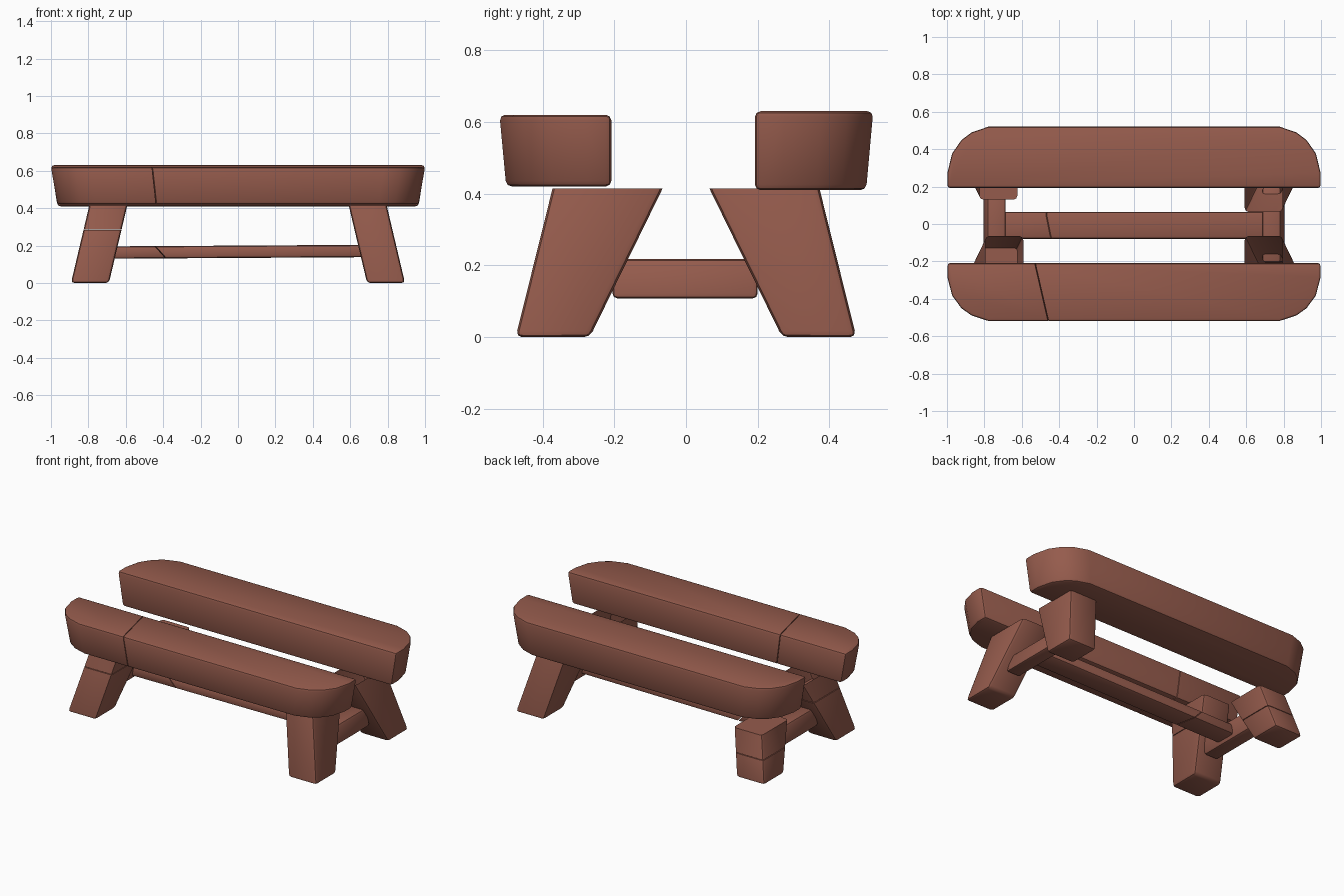
import bpy, bmesh, math
from mathutils import Vector

if "Cube" in bpy.data.objects:
    bpy.data.objects.remove(bpy.data.objects["Cube"], do_unlink=True)

wood = bpy.data.materials.new("reddish_brown_wood")
wood.use_nodes = True
COLOUR = (0.30, 0.105, 0.073, 1)
wood.diffuse_color = COLOUR
shader = next(n for n in wood.node_tree.nodes if n.type == 'BSDF_PRINCIPLED')
shader.inputs["Base Color"].default_value = COLOUR
shader.inputs["Roughness"].default_value = 0.8

GAP = 0.002  # half width of a crack


def loft(bottom, top, bevel):
    """Solid between two rings of points, with rounded edges."""
    bm = bmesh.new()
    a = [bm.verts.new(p) for p in bottom]
    b = [bm.verts.new(p) for p in top]
    n = len(a)
    bm.faces.new(a[::-1])
    bm.faces.new(b)
    for i in range(n):
        j = (i + 1) % n
        bm.faces.new((a[i], a[j], b[j], b[i]))
    bmesh.ops.recalc_face_normals(bm, faces=bm.faces[:])
    sharp = [e for e in bm.edges if e.calc_face_angle(0) > math.radians(40)]
    bmesh.ops.bevel(bm, geom=sharp, offset=bevel, segments=2, profile=0.5,
                    affect='EDGES', clamp_overlap=True)
    return bm


def cut(bm, point, normal, fill=True):
    """Remove everything on the normal's side of a plane."""
    res = bmesh.ops.bisect_plane(bm, geom=bm.verts[:] + bm.edges[:] + bm.faces[:],
                                 plane_co=point, plane_no=normal, clear_outer=True)
    if fill:
        edges = [g for g in res["geom_cut"] if isinstance(g, bmesh.types.BMEdge)]
        bmesh.ops.holes_fill(bm, edges=edges, sides=0)
    return bm


def finish(bm, name):
    bmesh.ops.recalc_face_normals(bm, faces=bm.faces[:])
    mesh = bpy.data.meshes.new(name)
    bm.to_mesh(mesh)
    bm.free()
    mesh.materials.append(wood)
    obj = bpy.data.objects.new(name, mesh)
    bpy.context.collection.objects.link(obj)
    bpy.ops.object.select_all(action='DESELECT')
    obj.select_set(True)
    bpy.context.view_layer.objects.active = obj
    bpy.ops.object.shade_smooth_by_angle(angle=math.radians(35))


def finish_cracked(bm, name, point, normal):
    """Split a part in two along a crack plane."""
    point, normal = Vector(point), Vector(normal).normalized()
    other = bm.copy()
    finish(cut(bm, point - normal * GAP, normal), name + "_piece_a")
    finish(cut(other, point + normal * GAP, -normal), name + "_piece_b")


# Seat planks: straight inner edge, rounded outer corners, narrower underneath
HALF_OUTLINE = [(1, 0), (1, 0.08), (0.975, 0.18), (0.925, 0.25), (0.87, 0.29), (0.78, 0.32)]


def plank(side, inner, z0, z1, depth):
    outline = HALF_OUTLINE + [(-x, y) for x, y in reversed(HALF_OUTLINE)]

    def ring(z, sx, sy):
        return [(x * sx, side * (inner + y * sy * depth / 0.32), z) for x, y in outline]
    return loft(ring(z0, 0.965, 0.94), ring(z1, 1, 1), 0.016)


finish_cracked(plank(-1, 0.208, 0.42, 0.62, 0.312), "front_plank",
               (-0.495, -0.36, 0.62), (1, 0.23, 0.13))
finish(plank(1, 0.192, 0.41, 0.63, 0.33), "back_plank")


# Legs: splayed both ways, widening upward
def leg(sx, sy, height, capped):
    def ring(z):
        t = z / 0.415
        x0, x1 = 0.69 - 0.098 * t, 0.893 - 0.098 * t
        y0, y1 = 0.268 - 0.203 * t, 0.475 - 0.103 * t
        return [(sx * x, sy * y, z) for x, y in ((x0, y0), (x1, y0), (x1, y1), (x0, y1))]
    return cut(loft(ring(0), ring(0.5), 0.018), (0, 0, height), (0, 0, 1), capped)


for sy, end in ((-1, "front"), (1, "back")):
    finish(leg(1, sy, 0.415, False), end + "_left_leg")
finish_cracked(leg(-1, -1, 0.415, False), "front_right_leg", (0, 0, 0.285), (0, 0, 1))
# The remaining leg has snapped off short
finish_cracked(leg(-1, 1, 0.28, True), "back_right_leg", (0, 0, 0.14), (0, 0, 1))


# Cross rails between each pair of legs, leaning with them
for sx, side in ((1, "left"), (-1, "right")):
    def rail_ring(z, x0, x1):
        return [(sx * x0, -0.205, z), (sx * x1, -0.205, z), (sx * x1, 0.2, z), (sx * x0, 0.2, z)]
    finish(loft(rail_ring(0.108, 0.71, 0.808), rail_ring(0.218, 0.685, 0.783), 0.014),
           side + "_cross_rail")


# Long rail joining the cross rails, cracked near one end
def long_ring(z):
    return [(x, y, z + x * 0.006) for x, y in
            ((-0.74, -0.08), (0.74, -0.08), (0.74, 0.065), (-0.74, 0.065))]


finish_cracked(loft(long_ring(0.134), long_ring(0.2), 0.015), "long_rail",
               (-0.46, -0.007, 0.2), (1, 0.2, 0.9))
